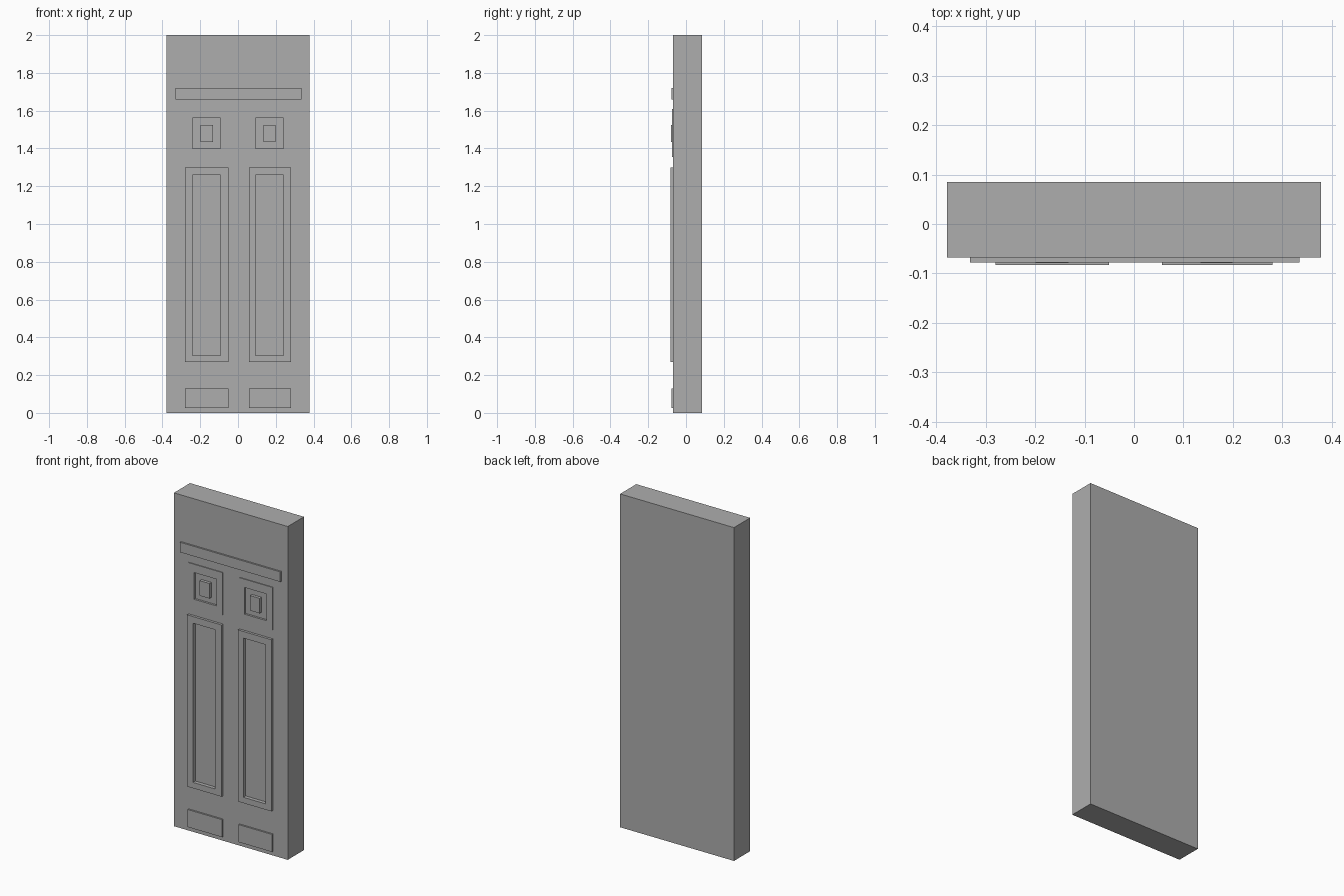
import bpy
import bmesh
from mathutils import Vector

default = bpy.data.objects.get("Cube")
if default:
    bpy.data.objects.remove(default, do_unlink=True)

paint = bpy.data.materials.new("grey_paint")
paint.use_nodes = True
grey = (0.42, 0.42, 0.42, 1)
paint.diffuse_color = grey
paint.node_tree.nodes["Principled BSDF"].inputs["Base Color"].default_value = grey

FACE, BACK = -0.068, 0.085     # front and back of the slab
FLOOR = -0.061                 # floor of the sunk panels
ROOT = FACE + 0.004            # trim is rooted slightly inside the slab


def box(name, x, y, z):
    """Box from (min, max) ranges on each axis."""
    bm = bmesh.new()
    bmesh.ops.create_cube(bm, size=1)
    for v in bm.verts:
        v.co = Vector([r[0] if c < 0 else r[1] for c, r in zip(v.co, (x, y, z))])
    mesh = bpy.data.meshes.new(name)
    bm.to_mesh(mesh)
    bm.free()
    mesh.materials.append(paint)
    obj = bpy.data.objects.new(name, mesh)
    bpy.context.collection.objects.link(obj)
    return obj


def cut(target, cutter):
    mod = target.modifiers.new("opening", "BOOLEAN")
    mod.operation = "DIFFERENCE"
    mod.solver = "EXACT"
    mod.object = cutter
    bpy.context.view_layer.objects.active = target
    bpy.ops.object.modifier_apply(modifier=mod.name)


def framed_panel(name, x, z, hole_x, hole_z, front):
    """Raised frame whose opening is sunk into the door slab."""
    frame = box(name, x, (front, ROOT), z)
    cutter = box("cutter", hole_x, (-0.2, FLOOR), hole_z)
    for target in (frame, door):
        cut(target, cutter)
    bpy.data.objects.remove(cutter, do_unlink=True)


# Door slab and the long ledge across it
door = box("door_slab", (-0.378, 0.378), (FACE, BACK), (0, 2))
box("upper_ledge", (-0.332, 0.335), (-0.078, ROOT), (1.66, 1.72))

# Matching columns of panels: outer, opening and centre block ranges in x
columns = {
    "right": ((-0.28, -0.051), (-0.241, -0.093), (-0.199, -0.133)),
    "left": ((0.057, 0.28), (0.093, 0.24), (0.135, 0.199)),
}
for side, (outer, hole, block) in columns.items():
    framed_panel(side + "_long_panel_frame", outer, (0.27, 1.30),
                 hole, (0.305, 1.26), -0.083)
    framed_panel(side + "_square_panel_frame", outer, (1.355, 1.61),
                 hole, (1.40, 1.56), -0.073)
    box(side + "_square_panel_block", block, (-0.079, FLOOR + 0.004), (1.435, 1.525))
    box(side + "_kick_panel", outer, (-0.078, ROOT), (0.025, 0.13))
